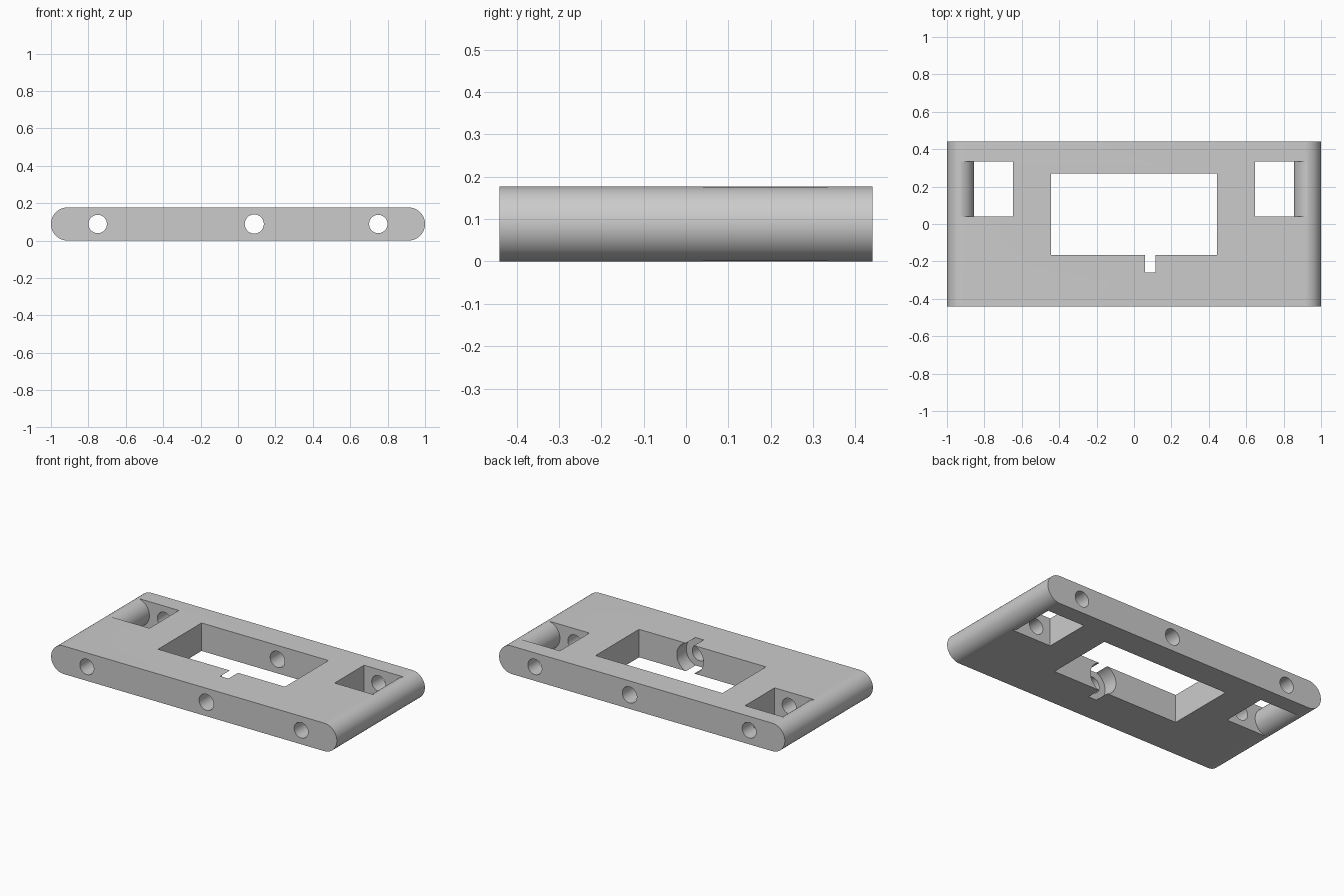
import bpy
import bmesh
from math import cos, sin, pi

cube = bpy.data.objects.get("Cube")
if cube:
    bpy.data.objects.remove(cube, do_unlink=True)

R = 0.0885          # half thickness of the plate
DEPTH = 0.44        # half depth of the plate

grey = bpy.data.materials.new("light_grey")
grey.use_nodes = True
colour = (0.6, 0.6, 0.6, 1)
grey.diffuse_color = colour
grey.node_tree.nodes["Principled BSDF"].inputs["Base Color"].default_value = colour


def arc(cx, cz, radius, start, end, steps):
    angles = [start + (end - start) * i / steps for i in range(steps + 1)]
    return [(cx + radius * cos(a), cz + radius * sin(a)) for a in angles]


def prism(name, profile, y0, y1):
    """Extrude an x-z profile along y."""
    bm = bmesh.new()
    face = bm.faces.new([bm.verts.new((x, y0, z)) for x, z in profile])
    result = bmesh.ops.extrude_face_region(bm, geom=[face])
    moved = [g for g in result["geom"] if isinstance(g, bmesh.types.BMVert)]
    bmesh.ops.translate(bm, verts=moved, vec=(0, y1 - y0, 0))
    bmesh.ops.recalc_face_normals(bm, faces=bm.faces)
    mesh = bpy.data.meshes.new(name)
    bm.to_mesh(mesh)
    bm.free()
    mesh.materials.append(grey)
    obj = bpy.data.objects.new(name, mesh)
    bpy.context.collection.objects.link(obj)
    return obj


def bore(name, x, radius, y0, y1):
    return prism(name, arc(x, R, radius, 0, 2 * pi, 48)[:-1], y0, y1)


# Plate with fully rounded ends
ends = 1 - R
plate = prism("mounting_plate",
              arc(ends, R, R, -pi / 2, pi / 2, 32) + arc(-ends, R, R, pi / 2, 3 * pi / 2, 32),
              -DEPTH, DEPTH)

# Central window
low, high = -0.1, 0.3
cutters = [prism("window_cutter",
                 [(-0.444, low), (0.444, low), (0.444, high), (-0.444, high)],
                 -0.165, 0.27)]

# Strap pockets with a round outer bar, and the side bores
for side, sign in (("left", 1), ("right", -1)):
    bar = arc(0.943, R, R, 3 * pi / 2, pi / 2, 32)
    profile = [(0.648, low), (0.943, low)] + bar + [(0.943, high), (0.648, high)]
    cutters.append(prism(side + "_pocket_cutter", [(sign * x, z) for x, z in profile], 0.04, 0.335))
    cutters.append(bore(side + "_bore_cutter", sign * 0.75, 0.049, -0.6, 0.6))

# Middle bore and the wide counterbore that breaks through both faces
cutters.append(bore("middle_bore_cutter", 0.087, 0.051, -0.6, 0.6))
cutters.append(bore("counterbore_cutter", 0.087, 0.0932, -0.26, -0.1))

for cutter in cutters:
    mod = plate.modifiers.new(cutter.name, 'BOOLEAN')
    mod.operation = 'DIFFERENCE'
    mod.solver = 'EXACT'
    mod.object = cutter

# Apply the cuts, then remove the cutters
bpy.ops.object.select_all(action='DESELECT')
bpy.context.view_layer.objects.active = plate
plate.select_set(True)
for mod in list(plate.modifiers):
    bpy.ops.object.modifier_apply(modifier=mod.name)
for cutter in cutters:
    bpy.data.objects.remove(cutter, do_unlink=True)

bpy.ops.object.shade_smooth_by_angle(angle=pi / 6)
